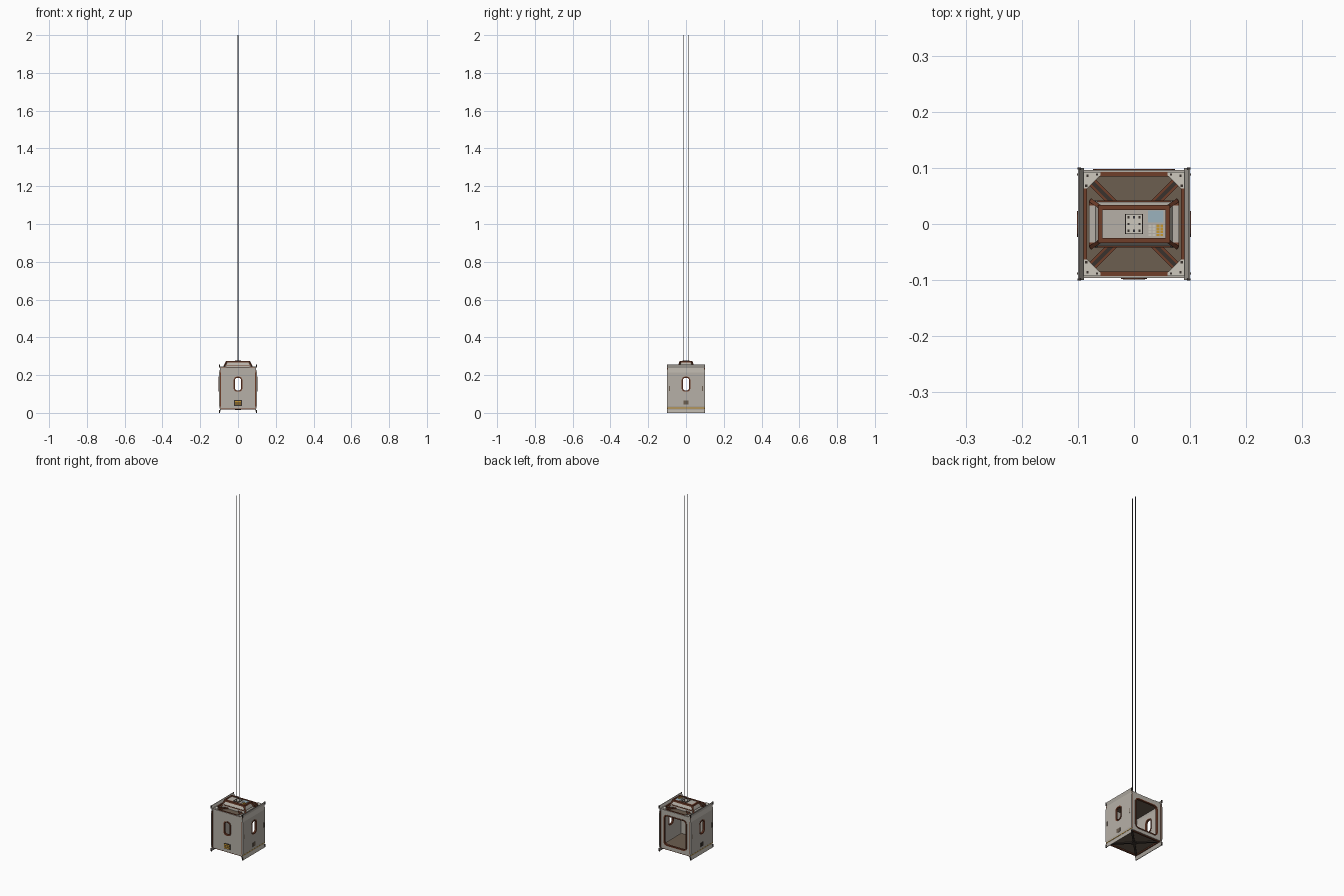
import bpy, bmesh, math
from mathutils import Vector, Matrix

if "Cube" in bpy.data.objects:
    bpy.data.objects.remove(bpy.data.objects["Cube"])

def lin(c):
    return tuple((v / 255 / 12.92) if v < 10 else ((v / 255 + 0.055) / 1.055) ** 2.4 for v in c) + (1,)

def mat(name, *rgb):
    m = bpy.data.materials.new(name)
    m.diffuse_color = lin(rgb)
    m.use_nodes = True
    m.node_tree.nodes["Principled BSDF"].inputs["Base Color"].default_value = m.diffuse_color
    return m

PANEL = mat("panel grey", 182, 176, 167)
LIGHT = mat("light grey", 205, 200, 190)
ROOF = mat("roof brown", 108, 94, 80)
RUST = mat("rust brown", 112, 62, 42)
DARK = mat("dark iron", 58, 50, 45)
YELLOW = mat("warning yellow", 200, 150, 45)
BLUE = mat("pale blue", 155, 178, 190)
CABLE = mat("cable grey", 84, 84, 92)

def finish(name, bm, m):
    bmesh.ops.recalc_face_normals(bm, faces=bm.faces)
    me = bpy.data.meshes.new(name)
    bm.to_mesh(me)
    bm.free()
    me.materials.append(m)
    ob = bpy.data.objects.new(name, me)
    bpy.context.collection.objects.link(ob)
    return ob

def box(name, c, s, m, rot=0):
    bm = bmesh.new()
    bmesh.ops.create_cube(bm, size=1, matrix=Matrix.Translation(c) @ Matrix.Rotation(rot, 4, 'Z') @ Matrix.Diagonal((*s, 1)))
    return finish(name, bm, m)

def prism(name, pts, a, b, m, put):
    # closed outline swept from depth a to b; put maps (u, v, depth) to space
    bm = bmesh.new()
    lo = [bm.verts.new(put(u, v, a)) for u, v in pts]
    hi = [bm.verts.new(put(u, v, b)) for u, v in pts]
    bm.faces.new(lo)
    bm.faces.new(hi)
    for i in range(len(pts)):
        j = (i + 1) % len(pts)
        bm.faces.new((lo[i], lo[j], hi[j], hi[i]))
    return finish(name, bm, m)

def ring(name, inner, outer, a, b, m, put):
    # plate with a hole
    bm = bmesh.new()
    loops = [[bm.verts.new(put(u, v, d)) for u, v in p]
             for p, d in ((inner, a), (outer, a), (outer, b), (inner, b))]
    n = len(inner)
    for k in range(4):
        p, q = loops[k], loops[(k + 1) % 4]
        for i in range(n):
            j = (i + 1) % n
            bm.faces.new((p[i], p[j], q[j], q[i]))
    return finish(name, bm, m)

def opening(w, h, c, zc):
    q = [(w, h - c), (w - c * .3, h - c * .3), (w - c, h)]
    full = q + [(-u, v) for u, v in q[::-1]] + [(-u, -v) for u, v in q] + [(u, -v) for u, v in q[::-1]]
    return [(u, v + zc) for u, v in full]

def surround(w, h, c, zc, W, z0, z1):
    up = [(W, zc + h - c), (W, z1), (w - c, z1)]
    dn = [(W, zc - h + c), (W, z0), (w - c, z0)]
    mir = lambda p: [(-u, v) for u, v in p]
    return up + mir(up)[::-1] + mir(dn) + dn[::-1]

front = lambda u, v, d: (u, -d, v)
back = lambda u, v, d: (u, d, v)
right = lambda u, v, d: (d, u, v)
left = lambda u, v, d: (-d, u, v)
up = lambda u, v, d: (u, v, d)

# front and back walls with window and doorway
WIN = (.018, .035, .013, .152)
DOOR = (.068, .082, .016, .128)
for name, put, hole in (("front", front, WIN), ("back", back, DOOR)):
    ring(name + "_wall", opening(*hole), surround(*hole, .094, .022, .24), .089, .096, PANEL, put)
    w, h, c, z = hole
    ring(name + "_opening_frame", opening(w - .001, h - .001, c, z), opening(w + .005, h + .005, c + .003, z), .087, .098, RUST, put)

# side walls: flat middle with window, bent skirts at top and bottom
bend_top = [(.1, .215), (.094, .238), (.1, .256), (.097, .256), (.089, .238), (.094, .215)]
bend_low = [(.1, .035), (.095, .018), (.1, 0), (.097, 0), (.09, .018), (.094, .035)]
for name, put, s in (("right", right, 1), ("left", left, -1)):
    ring(name + "_wall", opening(*WIN), surround(*WIN, .1, .035, .215), .094, .1, PANEL, put)
    w, h, c, z = WIN
    ring(name + "_window_frame", opening(w - .001, h - .001, c, z), opening(w + .005, h + .005, c + .003, z), .092, .102, RUST, put)
    for part, prof in (("upper", bend_top), ("lower", bend_low)):
        prism(f"{name}_{part}_skirt", prof, -.1, .1, PANEL, lambda u, v, d, s=s: (s * u, d, v))
    box(name + "_label_plate", (s * .1005, 0, .055), (.002, .026, .022), DARK if s < 0 else ROOF)
    for y in (-.088, .088):
        box(name + "_handle", (s * .1005, y, .13), (.002, .004, .026), ROOF)
    box(name + "_stripe", (s * .0975, 0, .026), (.002, .198, .003), YELLOW)

# front label
box("front_label_plate", (0, -.097, .052), (.04, .003, .03), DARK)
for i in range(3):
    box("front_label_bar", (0, -.0988, .043 + i * .009), (.034, .001, .005), YELLOW)

# corner posts
for sx in (-1, 1):
    for sy in (-1, 1):
        box("corner_post", (sx * .0935, sy * .0975, .129), (.006, .004, .216), RUST)
        for z, h in ((.249, .016), (.008, .016)):
            box("corner_tip", (sx * .0975, sy * .099, z), (.006, .004, h), DARK)

# floor and roof with rails and diagonal braces
box("floor", (0, 0, .027), (.184, .184, .008), ROOF)
box("roof", (0, 0, .231), (.184, .184, .008), ROOF)
for s in (-1, 1):
    for z in (.238, .021):
        box("cross_rail", (0, s * .089, z), (.178, .008, .008), RUST)
        box("side_rail", (s * .087, 0, z), (.006, .178, .008), RUST)
    for t in (-1, 1):
        a = s * t * math.pi / 4
        for off in (-.005, .005):
            o = Vector((-s * t * off, off, 0)) * .8
            box("roof_brace", Vector((s * .06, t * .06, .2375)) + o, (.07, .0045, .006), RUST, a)
        box("roof_brace_core", (s * .06, t * .06, .2365), (.07, .007, .004), DARK, a)
        box("floor_brace", (s * .044, t * .044, .0205), (.125, .01, .006), DARK, a)
        g = [(.09, .093), (.06, .093), (.06, .087), (.084, .063), (.09, .063)]
        prism("corner_gusset", [(s * u, t * v) for u, v in g], .241, .2445, LIGHT, up)
        for u, v in ((.066, .088), (.085, .068), (.083, .086)):
            box("gusset_bolt", (s * u, t * v, .245), (.004, .004, .002), DARK)
box("floor_hub", (0, 0, .02), (.03, .03, .007), DARK)

# machine housing: tapered body, rust ribs, end plates
def rect(x, y):
    return [(x, y), (-x, y), (-x, -y), (x, -y)]

def taper(name, layers, m):
    bm = bmesh.new()
    rows = [[bm.verts.new((x, y, z)) for x, y in rect(a, b)] for a, b, z in layers]
    bm.faces.new(rows[0])
    bm.faces.new(rows[-1])
    for p, q in zip(rows, rows[1:]):
        for i in range(4):
            bm.faces.new((p[i], p[(i + 1) % 4], q[(i + 1) % 4], q[i]))
    return finish(name, bm, m)

taper("housing_body", [(.07, .042, .235), (.068, .04, .25), (.057, .026, .273)], PANEL)
ring("housing_rim", rect(.056, .025), rect(.064, .034), .266, .276, RUST, up)
for s in (-1, 1):
    box("housing_edge", (0, s * .039, .249), (.13, .006, .004), RUST)
    e = [(.066, .036), (.08, .042), (.08, -.042), (.066, -.036)]
    prism("housing_end_foot", [(s * u, v) for u, v in e], .235, .243, RUST, up)
    box("housing_end_plate", (s * .0745, 0, .2435), (.011, .066, .004), PANEL)
    for t in (-1, 1):
        bm = bmesh.new()
        p = Vector((s * .06, t * .03, .271))
        q = Vector((s * .076, t * .041, .24))
        d = q - p
        M = Matrix.Translation((p + q) / 2) @ d.to_track_quat('Z', 'Y').to_matrix().to_4x4()
        bmesh.ops.create_cube(bm, size=1, matrix=M @ Matrix.Diagonal((.007, .007, d.length, 1)))
        finish("housing_rib", bm, RUST)

# housing top: cable plate and control panel
box("cable_plate", (0, 0, .2745), (.03, .034, .003), LIGHT)
ring("cable_plate_edge", rect(.0145, .0165), rect(.0158, .0178), .273, .2765, DARK, up)
for x in (-.01, 0, .01):
    for y in (-.012, 0, .012):
        if x or y:
            box("plate_bolt", (x, y, .2765), (.004, .004, .002), DARK)
box("control_screen", (.039, .0135, .2738), (.028, .021, .002), BLUE)
for i in range(4):
    for j in range(4):
        box("control_button", (.0285 + i * .007, -.0195 + j * .0055, .2738), (.005, .004, .002), YELLOW if i > 1 else LIGHT)

# hoist cables
for y in (-.012, .012):
    bm = bmesh.new()
    bmesh.ops.create_cone(bm, cap_ends=True, segments=8, radius1=.002, radius2=.002, depth=2 - .274,
                          matrix=Matrix.Translation((0, y, (2 + .274) / 2)))
    ob = finish("hoist_cable", bm, CABLE)
    for p in ob.data.polygons:
        p.use_smooth = len(p.vertices) == 4
